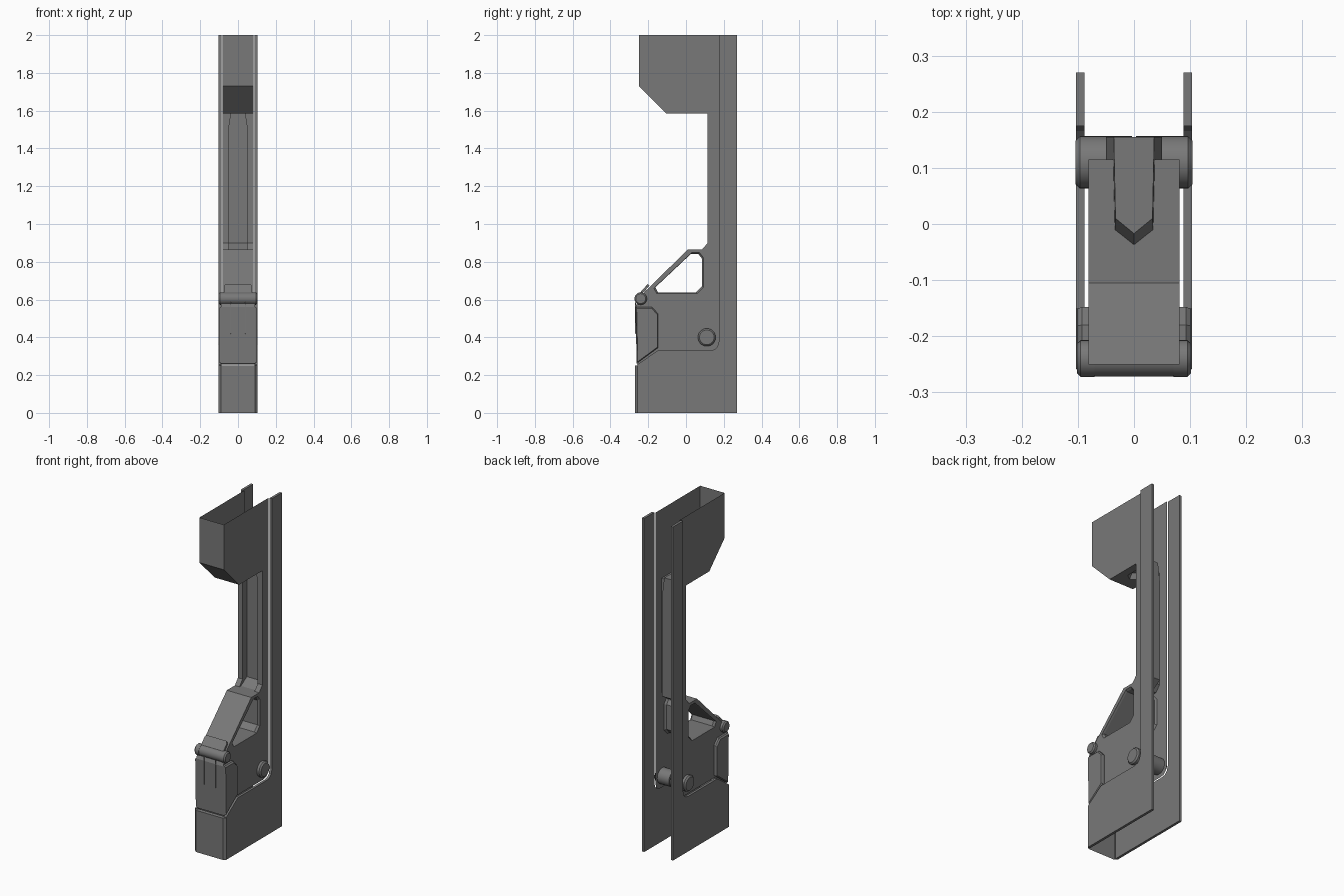
import bpy, bmesh, math
from mathutils import Vector

if "Cube" in bpy.data.objects:
    bpy.data.objects.remove(bpy.data.objects["Cube"])

grey = bpy.data.materials.new("dark_grey")
grey.diffuse_color = (0.19, 0.19, 0.19, 1)
grey.use_nodes = True
grey.node_tree.nodes["Principled BSDF"].inputs["Base Color"].default_value = grey.diffuse_color


def finish(name, bm, smooth=False):
    bmesh.ops.remove_doubles(bm, verts=bm.verts[:], dist=0.0002)
    bmesh.ops.recalc_face_normals(bm, faces=bm.faces[:])
    me = bpy.data.meshes.new(name)
    bm.to_mesh(me)
    bm.free()
    me.materials.append(grey)
    ob = bpy.data.objects.new(name, me)
    bpy.context.collection.objects.link(ob)
    if smooth:
        bpy.ops.object.select_all(action='DESELECT')
        ob.select_set(True)
        bpy.context.view_layer.objects.active = ob
        bpy.ops.object.shade_smooth_by_angle(angle=math.radians(35))
    return ob


def loft(name, rows, closed=False, caps=(), smooth=False):
    """Skin between rows of points; caps lists row indices to fill."""
    bm = bmesh.new()
    vs = [[bm.verts.new(p) for p in r] for r in rows]
    n = len(rows[0])
    for a, b in zip(vs, vs[1:]):
        for i in range(n if closed else n - 1):
            j = (i + 1) % n
            bm.faces.new((a[i], a[j], b[j], b[i]))
    for c in caps:
        bm.faces.new(vs[c])
    return finish(name, bm, smooth)


def at_x(x, pts, scale=1.0):
    cy = (min(p[0] for p in pts) + max(p[0] for p in pts)) / 2
    cz = (min(p[1] for p in pts) + max(p[1] for p in pts)) / 2
    return [(x, cy + (y - cy) * scale, cz + (z - cz) * scale) for y, z in pts]


def strip(name, pts, x0, x1):
    return loft(name, [at_x(x0, pts), at_x(x1, pts)])


def sheet(name, *loops):
    """Flat panel; later loops are holes."""
    bm = bmesh.new()
    for loop in loops:
        vs = [bm.verts.new(p) for p in loop]
        for i in range(len(vs)):
            bm.edges.new((vs[i - 1], vs[i]))
    bmesh.ops.triangle_fill(bm, use_beauty=True, use_dissolve=False,
                            edges=bm.edges[:], normal=Vector((1, 0, 0)))
    return finish(name, bm)


def turned(name, y, z, rings, n=28):
    """Round part about a line along x, rings are (x, radius)."""
    t = [2 * math.pi * i / n for i in range(n)]
    rows = [[(x, y + r * math.cos(a), z + r * math.sin(a)) for a in t] for x, r in rings]
    return loft(name, rows, True, (0, -1), True)


# Main profiles in (y, z)
hood = [(-.25, 2), (-.25, 1.73), (-.105, 1.585), (-.037, 1.585)]
lower = [(.07, .865), (.01, .865), (-.22, .64), (-.25, .6), (-.268, .56), (-.261, .262)]
ledge = [(-.258, .255), (-.15, .33), (.125, .33), (.15, .335), (.166, .35), (.175, .38), (.175, 2)]
window = [(.03, .848), (.072, .848), (.092, .822), (.092, .665), (.06, .632), (-.155, .632), (-.17, .66)]
corner = [(-.264, .56), (-.18, .56), (-.148, .525), (-.148, .345), (-.258, .264)]
W = .081

# Front skin of hood and lower housing
strip("hood_front", hood, -W, W)
strip("lower_front", lower[:4], -W, W)
strip("lower_front_plate", lower[3:] + [(-.25, .257)], -.09, .09)

# Column face with a groove that turns under the hood floor and ends in a point
groove = [(.05, .07, .865, .05, .07, .865), (.05, .085, .865, .05, .1, .865),
          (.05, .115, .9, .05, .155, .9), (.05, .115, 1.5, .05, .155, 1.5),
          (.037, .115, 1.585, .036, .155, 1.615), (.034, -.01, 1.585, .033, .01, 1.615),
          (0, -.037, 1.585, 0, -.017, 1.615)]
loft("column_groove", [[(-W, yo, zo), (-xo, yo, zo), (-xi, yi, zi),
                        (xi, yi, zi), (xo, yo, zo), (W, yo, zo)]
                       for xo, yo, zo, xi, yi, zi in groove])

# Handle window tunnel with a bevelled rim
loft("window_tunnel", [at_x(-W, window), at_x(-.07, window, .94),
                       at_x(.07, window, .94), at_x(W, window)], True)

side_outline = hood[:3] + [(.115, 1.585), (.115, .9), (.085, .865)] + lower[1:] + ledge
plate_outline = ledge + [(.27, 2), (.27, 0), (-.258, 0)]
for s, side in ((1, "right"), (-1, "left")):
    sheet(side + "_inner_panel", at_x(s * W, side_outline), at_x(s * W, window))
    # Thick outer plate
    loft(side + "_outer_plate", [at_x(s * .088, plate_outline), at_x(s * .103, plate_outline)],
         True, (0, -1))
    # Raised corner guard
    loft(side + "_corner_guard", [at_x(s * W, corner), at_x(s * .093, corner),
                                  at_x(s * .101, corner, .95)], True, (-1,))
    # Pivot stud with bevelled head
    turned(side + "_pivot", .11, .4, [(s * .004, .047), (s * .096, .047), (s * .104, .039)])
    # Hinge end boss
    turned(side + "_hinge_boss", -.24, .605, [(s * .07, .033), (s * .095, .033),
                                              (s * .102, .026)])
    # Thin ribs on the front plate under the latch
    rib = [(-.266, .59), (-.27, .58), (-.27, .42), (-.262, .415)]
    loft(side + "_latch_rib", [at_x(s * x, rib) for x in (.036, .04)], True, (0, -1))

# Front bumper
bumper = [(-.103, -.258), (-.09, -.27), (.09, -.27), (.103, -.258)]
loft("front_bumper", [[(x, y, z) for x, y in bumper] for z in (0, .25)]
     + [[(x, -.25, .252) for x, y in bumper]])

# Hinge barrel and latch flap with clipped corners lying along the slope
turned("hinge_barrel", -.24, .605, [(-.071, .032), (.071, .032)])
flap = [(-.074, 0), (-.074, .8), (-.064, 1), (.064, 1), (.074, .8), (.074, 0)]
loft("latch_flap", [[(x, -.246 + .043 * t + d, .634 + .048 * t - d) for x, t in flap]
                    for d in (0, .009)], True, (0, -1))
